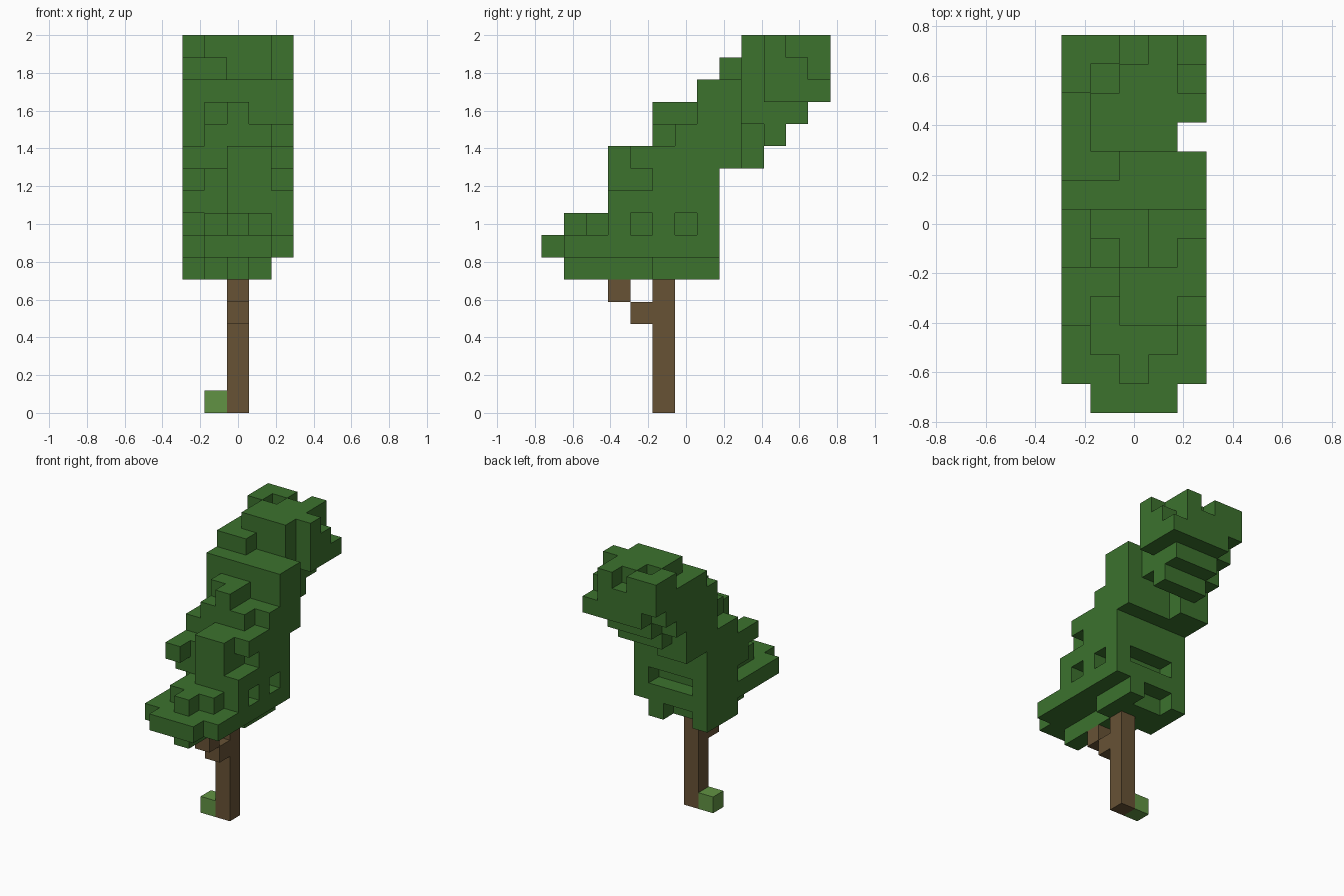
import bpy
import bmesh
from itertools import product
from mathutils import Vector

cube = bpy.data.objects.get("Cube")
if cube:
    bpy.data.objects.remove(cube, do_unlink=True)

UNIT = 2 / 17                       # edge length of one block
ORIGIN = Vector((2.5, 6.5, 0))      # grid position of the model's centre


def make_material(name, color):
    material = bpy.data.materials.new(name)
    material.use_nodes = True
    material.diffuse_color = color
    material.node_tree.nodes["Principled BSDF"].inputs["Base Color"].default_value = color
    return material


def span(value):
    """A single grid index or an inclusive (first, last) pair."""
    if isinstance(value, int):
        return range(value, value + 1)
    return range(value[0], value[1] + 1)


def box(x, y, z):
    return set(product(span(x), span(y), span(z)))


def build(name, cells, material):
    """Make a mesh from the exposed faces of a set of grid cells."""
    bm = bmesh.new()
    for cell in cells:
        centre = Vector(cell) + Vector((0.5, 0.5, 0.5)) - ORIGIN
        for axis, sign in product(range(3), (-1, 1)):
            normal = Vector((0, 0, 0))
            normal[axis] = sign
            neighbour = tuple(int(c + n) for c, n in zip(cell, normal))
            if neighbour in cells:
                continue
            u, v = Vector((0, 0, 0)), Vector((0, 0, 0))
            u[(axis + 1) % 3] = 0.5
            v[(axis + 2) % 3] = 0.5 * sign
            middle = centre + normal * 0.5
            corners = (middle - u - v, middle + u - v, middle + u + v, middle - u + v)
            bm.faces.new([bm.verts.new(corner * UNIT) for corner in corners])
    bmesh.ops.remove_doubles(bm, verts=bm.verts, dist=UNIT / 100)
    mesh = bpy.data.meshes.new(name)
    bm.to_mesh(mesh)
    bm.free()
    mesh.materials.append(material)
    part = bpy.data.objects.new(name, mesh)
    bpy.context.collection.objects.link(part)
    return part


leaf_green = make_material("leaf green", (0.045, 0.168, 0.027, 1))
bark_brown = make_material("bark brown", (0.136, 0.085, 0.036, 1))
grass_green = make_material("grass green", (0.12, 0.29, 0.056, 1))

# Trunk with a stepped side branch
build("trunk", box(2, 5, (0, 5)), bark_brown)
build("lower_branch", box(2, 4, 4), bark_brown)
build("upper_branch", box(2, 3, 5), bark_brown)

# Small tuft beside the trunk
build("ground_tuft", box(1, 5, 0), grass_green)

# Hanging leaves under the canopy
leaves = box(2, (1, 2), 6) | box((1, 2), (3, 4), 6) | box((0, 3), (5, 6), 6)
leaves |= box(0, 7, 6) | box(3, 7, 6)

# Broad lower canopy and its front lip
leaves |= box((0, 4), (1, 7), 7) | box((1, 3), 0, 7)
leaves |= box((1, 3), 2, 8) | box(2, 1, 8)
leaves |= box((0, 4), (3, 7), (8, 10))

# Leaning middle with stepped front clumps
leaves |= box((0, 4), (7, 8), (11, 14)) | box((0, 4), (5, 6), 11)
leaves |= box((2, 3), 3, 11) | box((2, 4), 4, 11)
leaves |= box((1, 3), 5, 12) | box((1, 4), 6, 12)
leaves |= box(2, 5, 13) | box((1, 2), 6, 13)

# Stepped underside of the crown
leaves |= box((0, 1), 9, (11, 12)) | box((1, 3), 10, 12)
leaves |= box((0, 3), (9, 10), 13) | box((1, 3), 11, 13)

# Crown with ragged sides
leaves |= box((1, 3), (9, 12), (14, 16)) | box((0, 1), 8, 15)
leaves |= box(0, (9, 11), (14, 15)) | box(0, (11, 12), (15, 16))
for step in range(3):
    leaves |= box(4, 10 + step, (14, 16 - step))

# Gaps in the crown, the sides and the back
leaves -= box(1, 11, 16) | box(2, 12, 16)
leaves -= box(4, 6, 8) | box(4, 4, 8) | box(4, (3, 4), 10)
leaves -= box(0, 3, (8, 9)) | box(0, 4, 8)
leaves -= box(1, 3, (9, 10)) | box((1, 3), 7, 8)

build("foliage", leaves, leaf_green)
